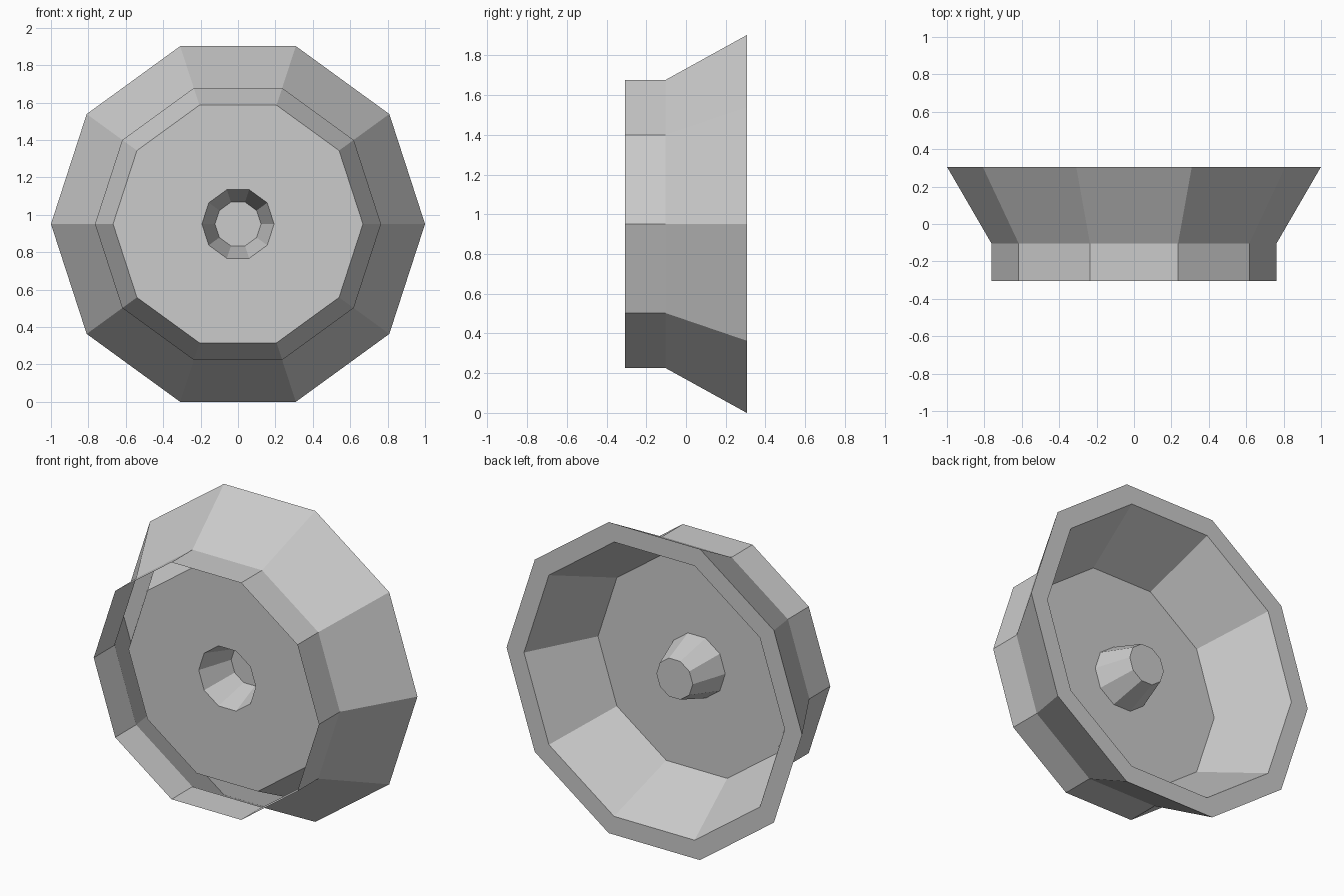
import bpy, bmesh, math

if "Cube" in bpy.data.objects:
    bpy.data.objects.remove(bpy.data.objects["Cube"])

SIDES = 10
CENTRE_Z = math.sin(math.radians(72))  # lowest edge rests on z = 0


def lathe(name, profile, cap_end=False):
    """Turn (radius, y) points about the y axis into a flat-faced skin."""
    bm = bmesh.new()
    rings = []
    for r, y in profile:
        ring = []
        for i in range(SIDES):
            a = 2 * math.pi * i / SIDES
            ring.append(bm.verts.new((r * math.cos(a), y, CENTRE_Z + r * math.sin(a))))
        rings.append(ring)
    for a, b in zip(rings, rings[1:]):
        for i in range(SIDES):
            j = (i + 1) % SIDES
            bm.faces.new((a[i], a[j], b[j], b[i]))
    if cap_end:
        bm.faces.new(rings[-1])
    mesh = bpy.data.meshes.new(name)
    bm.to_mesh(mesh)
    bm.free()
    obj = bpy.data.objects.new(name, mesh)
    bpy.context.collection.objects.link(obj)
    return obj


FRONT, STEP, BACK = -0.306, -0.104, 0.306

# Open collar around the front
lathe("front_collar", [(0.762, FRONT), (0.762, STEP)])

# Flared outer wall, flat back rim and inner wall (the gap is open at the front)
lathe("flared_shell", [(0.762, STEP), (1.0, BACK), (0.882, BACK), (0.668, STEP)])

# Centre plate with a tapered hub pushed through to the back
lathe("plate_and_hub", [(0.668, STEP), (0.193, STEP), (0.123, 0.11)], cap_end=True)
